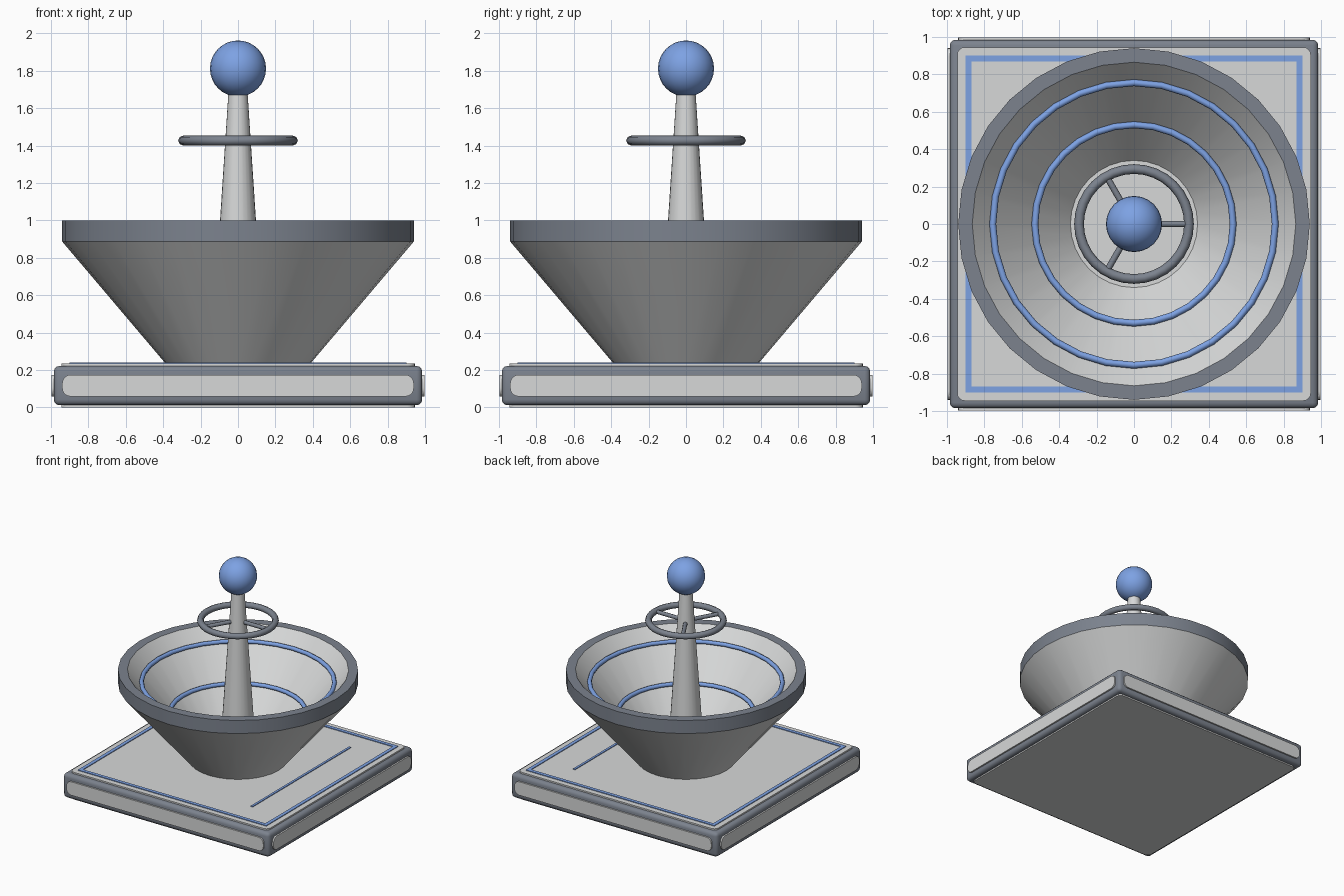
import bpy, bmesh, math
from mathutils import Matrix, Vector

if "Cube" in bpy.data.objects:
    bpy.data.objects.remove(bpy.data.objects["Cube"])


def material(name, rgb):
    m = bpy.data.materials.new(name)
    m.diffuse_color = (*rgb, 1.0)
    m.use_nodes = True
    m.node_tree.nodes["Principled BSDF"].inputs["Base Color"].default_value = m.diffuse_color
    return m


LIGHT = material("light grey", (0.68, 0.69, 0.69))
DARK = material("slate grey", (0.20, 0.225, 0.27))
BLUE = material("blue", (0.205, 0.36, 0.77))


def finish(bm, name, mats, angle=35):
    bmesh.ops.recalc_face_normals(bm, faces=bm.faces)
    me = bpy.data.meshes.new(name)
    bm.to_mesh(me)
    bm.free()
    ob = bpy.data.objects.new(name, me)
    bpy.context.collection.objects.link(ob)
    for m in mats:
        me.materials.append(m)
    bpy.ops.object.select_all(action='DESELECT')
    ob.select_set(True)
    bpy.context.view_layer.objects.active = ob
    bpy.ops.object.shade_smooth_by_angle(angle=math.radians(angle))
    return ob


def lathe(name, profile, segs, mats, closed=False, angle=35, rule=None):
    """Spin an (r, z) profile around the z axis."""
    bm = bmesh.new()
    pts = [bm.verts.new((r, 0, z)) for r, z in profile]
    pairs = list(zip(pts, pts[1:])) + ([(pts[-1], pts[0])] if closed else [])
    edges = [bm.edges.new(p) for p in pairs]
    bmesh.ops.spin(bm, geom=pts + edges, axis=(0, 0, 1), cent=(0, 0, 0),
                   angle=2 * math.pi, steps=segs)
    bmesh.ops.remove_doubles(bm, verts=bm.verts, dist=1e-4)
    if rule:
        for f in bm.faces:
            f.material_index = rule(f.calc_center_median())
    return finish(bm, name, mats, angle)


def ring(name, radius, tube, z, segs, mat):
    prof = [(radius + tube * math.cos(a), z + tube * math.sin(a))
            for a in (i * math.pi / 4 for i in range(8))]
    return lathe(name, prof, segs, [mat], closed=True, angle=50)


def box(name, lo, hi, mat, bevel=0.0, segs=3):
    bm = bmesh.new()
    lo, hi = Vector(lo), Vector(hi)
    size = hi - lo
    bmesh.ops.create_cube(bm, size=1, matrix=Matrix.Translation((lo + hi) / 2)
                          @ Matrix.Diagonal((*size, 1)))
    if bevel:
        bmesh.ops.bevel(bm, geom=bm.edges[:], offset=bevel, segments=segs,
                        profile=0.5, affect='EDGES')
    return finish(bm, name, [mat])


def rounded_plate(name, w, h, depth, radius, matrix, mat):
    """Rounded rectangle of half size w x h, extruded along its local z."""
    bm = bmesh.new()
    vs = []
    for k, (sx, sy) in enumerate([(1, 1), (-1, 1), (-1, -1), (1, -1)]):
        for i in range(6):
            a = (k + i / 5) * math.pi / 2
            vs.append(bm.verts.new((sx * (w - radius) + radius * math.cos(a),
                                    sy * (h - radius) + radius * math.sin(a), 0)))
    f = bm.faces.new(vs)
    ext = bmesh.ops.extrude_face_region(bm, geom=[f])
    top = [v for v in ext['geom'] if isinstance(v, bmesh.types.BMVert)]
    bmesh.ops.translate(bm, verts=top, vec=(0, 0, depth))
    bmesh.ops.transform(bm, matrix=matrix, verts=bm.verts)
    return finish(bm, name, [mat])


# Base frame with light panels on every side
box("base_frame", (-0.985, -0.985, 0.012), (0.985, 0.985, 0.222), DARK, 0.03)
for i, side in enumerate(("front", "right", "back", "left")):
    m = (Matrix.Rotation(i * math.pi / 2, 4, 'Z')
         @ Matrix.Translation((0, -0.975, 0.117))
         @ Matrix.Rotation(math.pi / 2, 4, 'X'))
    rounded_plate(side + "_panel", 0.94, 0.058, 0.023, 0.045, m, LIGHT)
rounded_plate("top_panel", 0.945, 0.945, 0.022, 0.04,
              Matrix.Translation((0, 0, 0.212)), LIGHT)
rounded_plate("bottom_panel", 0.945, 0.945, 0.02, 0.04,
              Matrix.Identity(4), LIGHT)

# Blue border lines on the base top, plus one side stripe
Z0, Z1 = 0.232, 0.24
for s, n in ((-1, "a"), (1, "b")):
    box("border_x_" + n, (-0.9, s * 0.885 - 0.015, Z0),
        (0.9, s * 0.885 + 0.015, Z1), BLUE)
    box("border_y_" + n, (s * 0.885 - 0.015, -0.87, Z0),
        (s * 0.885 + 0.015, 0.87, Z1), BLUE)
box("top_stripe", (0.59, -0.67, Z0), (0.61, 0.67, Z1), BLUE)

# Conical bowl with a dark rim
lathe("bowl", [(0, 0.23), (0.383, 0.23), (0.94, 0.887), (0.94, 1.0),
               (0.865, 1.0), (0.34, 0.39), (0, 0.39)], 32, [LIGHT, DARK],
      rule=lambda c: 1 if c.z > 0.92 else 0)
ring("upper_bowl_ring", 0.755, 0.018, 0.895, 32, BLUE)
ring("lower_bowl_ring", 0.53, 0.018, 0.635, 32, BLUE)

# Tapered post and ball
lathe("post", [(0, 0.38), (0.137, 0.38), (0.05, 1.70), (0, 1.70)], 24, [LIGHT])
bm = bmesh.new()
bmesh.ops.create_uvsphere(bm, u_segments=24, v_segments=16, radius=0.15,
                          matrix=Matrix.Translation((0, 0, 1.812)))
finish(bm, "ball", [BLUE])

# Wheel with three spokes
ring("wheel_rim", 0.294, 0.026, 1.427, 32, DARK)
for i in range(3):
    bm = bmesh.new()
    bmesh.ops.create_cone(bm, cap_ends=True, segments=8, radius1=0.017,
                          radius2=0.017, depth=0.26,
                          matrix=Matrix.Rotation(i * 2 * math.pi / 3, 4, 'Z')
                          @ Matrix.Translation((0.16, 0, 1.427))
                          @ Matrix.Rotation(math.pi / 2, 4, 'Y'))
    finish(bm, "wheel_spoke_%d" % (i + 1), [DARK], 50)
